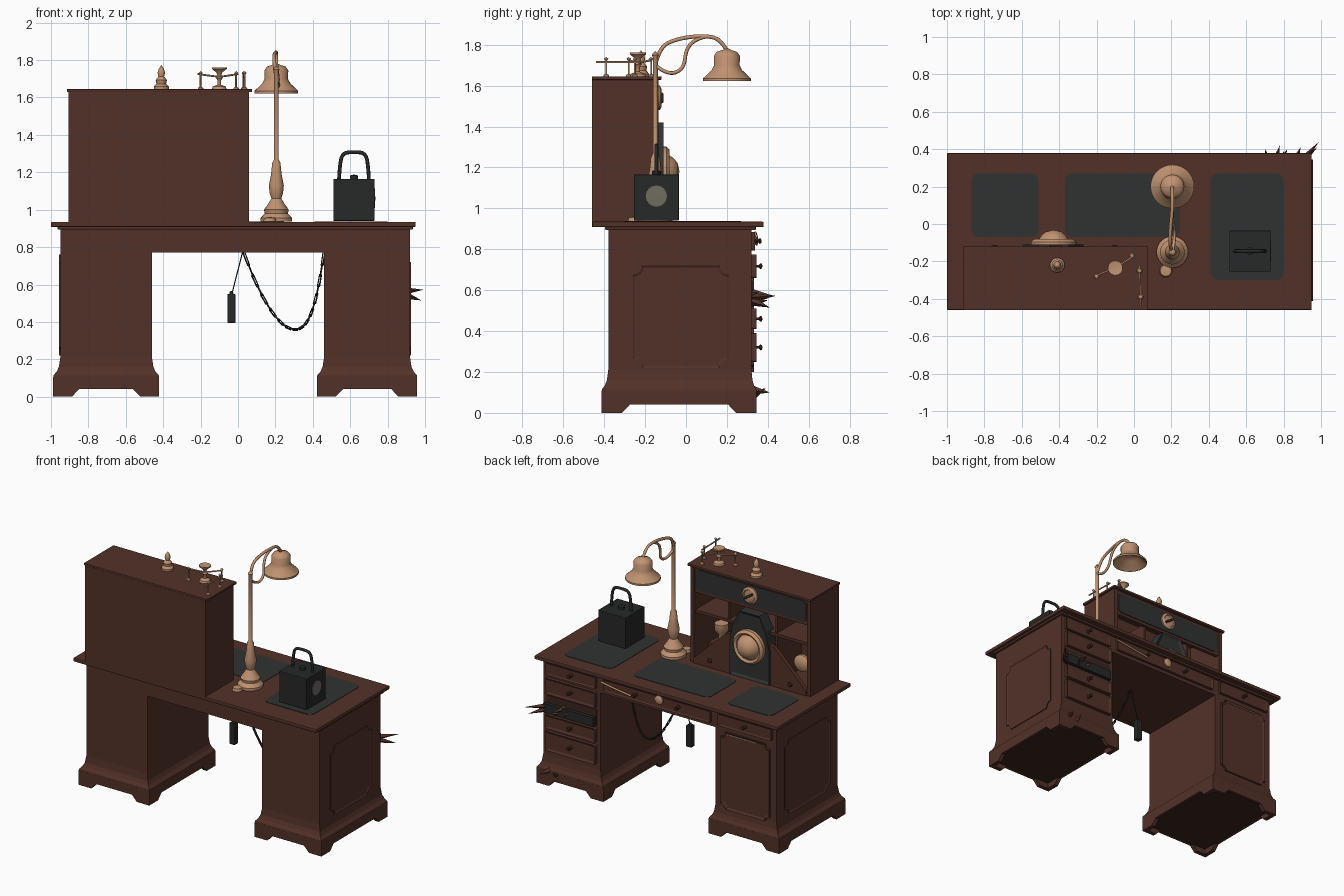
import bpy, bmesh, math
from mathutils import Vector, Matrix

if "Cube" in bpy.data.objects:
    bpy.data.objects.remove(bpy.data.objects["Cube"])


def mat(name, r, g, b):
    m = bpy.data.materials.new(name)
    m.diffuse_color = (r, g, b, 1)
    m.use_nodes = True
    m.node_tree.nodes["Principled BSDF"].inputs["Base Color"].default_value = m.diffuse_color
    return m


WOOD = mat("brown wood", 0.085, 0.031, 0.021)
DARKWOOD = mat("dark wood", 0.045, 0.018, 0.013)
LEATHER = mat("charcoal leather", 0.030, 0.031, 0.031)
IRON = mat("black iron", 0.020, 0.021, 0.021)
BRASS = mat("pale brass", 0.53, 0.29, 0.165)
DIAL = mat("dull dial", 0.16, 0.15, 0.11)


def finish(name, bm, m, smooth=False):
    bmesh.ops.recalc_face_normals(bm, faces=bm.faces)
    me = bpy.data.meshes.new(name)
    bm.to_mesh(me)
    bm.free()
    me.materials.append(m)
    ob = bpy.data.objects.new(name, me)
    bpy.context.collection.objects.link(ob)
    if smooth:
        bpy.ops.object.select_all(action='DESELECT')
        ob.select_set(True)
        bpy.context.view_layer.objects.active = ob
        bpy.ops.object.shade_smooth_by_angle(angle=math.radians(40))
    return ob


def prism(name, pts, axis, a, b, m, inset=0, depth=0):
    """Extrude a 2D outline along an axis from a to b; optionally sink the face at b."""
    put = {'x': lambda u, v, w: (w, u, v), 'y': lambda u, v, w: (u, w, v), 'z': lambda u, v, w: (u, v, w)}[axis]
    bm = bmesh.new()
    lo = [bm.verts.new(put(u, v, a)) for u, v in pts]
    hi = [bm.verts.new(put(u, v, b)) for u, v in pts]
    n = len(pts)
    bm.faces.new(lo)
    cap = bm.faces.new(hi)
    for i in range(n):
        bm.faces.new((lo[i], lo[(i + 1) % n], hi[(i + 1) % n], hi[i]))
    bmesh.ops.recalc_face_normals(bm, faces=bm.faces)
    if inset:
        bmesh.ops.inset_individual(bm, faces=[cap], thickness=inset, depth=0)
        bmesh.ops.translate(bm, verts=cap.verts, vec=put(0, 0, depth))
    return finish(name, bm, m)


def box(name, x, y, z, m, bevel=0):
    ob = prism(name, [(x[0], y[0]), (x[1], y[0]), (x[1], y[1]), (x[0], y[1])], 'z', z[0], z[1], m)
    if bevel:
        mod = ob.modifiers.new("bevel", 'BEVEL')
        mod.width, mod.segments = bevel, 2
    return ob


def rounded(u0, u1, v0, v1, r, notch=False):
    """Rectangle outline with rounded or scooped-out corners."""
    pts = []
    for k, (cu, cv) in enumerate(((u1, v1), (u0, v1), (u0, v0), (u1, v0))):
        su, sv = (1 if cu == u1 else -1), (1 if cv == v1 else -1)
        for i in range(5):
            t = math.radians(90 * k + 22.5 * i)
            if notch:
                t = math.radians(90 * k + 270 - 22.5 * i)
                pts.append((cu + r * math.cos(t), cv + r * math.sin(t)))
            else:
                pts.append((cu - su * r + r * math.cos(t), cv - sv * r + r * math.sin(t)))
    return pts


def lathe(name, prof, at, m, axis='z', n=24):
    """Turn (radius, height) pairs around an axis through a point."""
    bm = bmesh.new()
    rot = {'z': Matrix(), 'y': Matrix.Rotation(-math.pi / 2, 4, 'X'), 'x': Matrix.Rotation(math.pi / 2, 4, 'Y')}[axis]
    vs = [bm.verts.new((r, 0, h)) for r, h in prof]
    es = [bm.edges.new(p) for p in zip(vs, vs[1:])]
    bmesh.ops.spin(bm, geom=vs + es, axis=(0, 0, 1), cent=(0, 0, 0), angle=2 * math.pi, steps=n)
    bmesh.ops.remove_doubles(bm, verts=bm.verts, dist=1e-4)
    bmesh.ops.transform(bm, matrix=Matrix.Translation(at) @ rot, verts=bm.verts)
    return finish(name, bm, m, True)


def tube(name, pts, r, m, smooth=True):
    cu = bpy.data.curves.new(name, 'CURVE')
    cu.dimensions, cu.bevel_depth, cu.bevel_resolution, cu.use_fill_caps = '3D', r, 2, True
    sp = cu.splines.new('NURBS' if smooth else 'POLY')
    sp.points.add(len(pts) - 1)
    for p, c in zip(sp.points, pts):
        p.co = (*c, 1)
    if smooth:
        sp.use_endpoint_u, sp.order_u, sp.resolution_u = True, 3, 6
    cu.materials.append(m)
    ob = bpy.data.objects.new(name, cu)
    bpy.context.collection.objects.link(ob)


def spike(name, a, b, r, m):
    a, b = Vector(a), Vector(b)
    bm = bmesh.new()
    d = b - a
    bmesh.ops.create_cone(bm, cap_ends=True, segments=4, radius1=r, radius2=0, depth=d.length,
                          matrix=Matrix.Translation((a + b) / 2) @ d.to_track_quat('Z', 'Y').to_matrix().to_4x4())
    finish(name, bm, m)


def bracket(u0, u1):
    """Plinth board outline with two bracket feet."""
    return [(u0, 0), (u0 + .10, 0), (u0 + .14, .042), (u1 - .14, .042), (u1 - .10, 0), (u1, 0), (u1, .105), (u0, .105)]


# pedestals: bracket-foot plinth, flared foot moulding and straight carcass
def pedestal(side, x0, x1, y0=-.38, y1=.32):
    ox, oy = .038, .033
    px0, px1, py0, py1 = x0 - ox, x1 + ox, y0 - oy, y1 + oy * .75
    for n, (a, b) in (("front", (py0, py0 + .03)), ("back", (py1 - .03, py1))):
        prism(f"{side}_plinth_{n}", bracket(px0, px1), 'y', a, b, WOOD)
    for n, (a, b) in (("left", (px0, px0 + .03)), ("right", (px1 - .03, px1))):
        prism(f"{side}_plinth_{n}", bracket(py0, py1), 'x', a, b, WOOD)
    box(f"{side}_base_board", (px0 + .02, px1 - .02), (py0 + .02, py1 - .02), (.04, .06), DARKWOOD)
    bm = bmesh.new()
    rings = []
    for z, f in ((.10, 1), (.115, .95), (.135, .5), (.16, .2), (.21, 0), (.91, 0)):
        c = ((x0 - ox * f, y0 - oy * f), (x1 + ox * f, y0 - oy * f),
             (x1 + ox * f, y1 + oy * .75 * f), (x0 - ox * f, y1 + oy * .75 * f))
        rings.append([bm.verts.new((*p, z)) for p in c])
    for a, b in zip(rings, rings[1:]):
        for i in range(4):
            bm.faces.new((a[i], a[(i + 1) % 4], b[(i + 1) % 4], b[i]))
    bm.faces.new(rings[0])
    bm.faces.new(rings[-1])
    finish(f"{side}_pedestal", bm, WOOD)


pedestal("left", -.95, -.46)
pedestal("right", .46, .92)
KNOB = [(0, 0), (.016, 0), (.016, .004), (.006, .008), (.006, .02), (.014, .027), (.012, .035), (0, .038)]

# kneehole frame, moulding and desk top
box("kneehole_frame", (-.47, .47), (-.38, .32), (.77, .912), WOOD)
box("top_moulding", (-.965, .935), (-.395, .342), (.893, .912), WOOD, .006)
box("desk_top", (-1, .95), (-.46, .38), (.908, .935), WOOD, .006)
for n, x0, x1, y0 in (("left", -.87, -.51, -.07), ("middle", -.37, .245, -.07), ("right", .41, .80, -.30)):
    prism(n + "_leather_pad", rounded(x0, x1, y0, .27, .04), 'z', .93, .938, LEATHER)

# frieze drawers
for n, x0, x1 in (("left", -.92, -.49), ("middle", -.43, .43), ("right", .49, .89)):
    prism(n + "_frieze_drawer", rounded(x0, x1, .795, .885, .008), 'y', .315, .338, WOOD, .012, -.006)
    for f in ((.3, .7) if n == "middle" else (.5,)):
        lathe(n + "_frieze_knob", KNOB, (x0 + (x1 - x0) * f, .332, .84), DARKWOOD, 'y', 12)
lathe("brass_keyhole", [(0, 0), (.032, 0), (.032, .008), (.022, .014), (0, .016)], (-.02, .334, .855), BRASS, 'y')
tube("brass_rod", [(.44, .345, .865), (.32, .348, .845), (.17, .345, .825)], .007, BRASS)

# right pedestal drawers, with one broken open
for i, (z0, z1) in enumerate(((.66, .775), (.41, .51), (.25, .39))):
    prism(f"pedestal_drawer_{i}", rounded(.49, .89, z0, z1, .01), 'y', .315, .345, WOOD, .016, -.008)
    lathe(f"pedestal_drawer_knob_{i}", KNOB, (.69, .336, (z0 + z1) / 2), DARKWOOD, 'y', 12)
box("broken_drawer_gap", (.49, .89), (.31, .325), (.52, .645), DARKWOOD)
box("broken_drawer_board", (.50, .90), (.315, .35), (.525, .59), IRON)
for a, b in (((.88, .32, .565), (.99, .44, .572)), ((.89, .33, .545), (.98, .41, .515)),
             ((.75, .32, .585), (.78, .42, .575)), ((.78, .32, .54), (.82, .40, .55)), ((.72, .33, .56), (.70, .40, .56)),
             ((.86, .33, .11), (.89, .41, .10)), ((.80, .33, .09), (.80, .39, .12))):
    spike("splinter", a, b, .022, WOOD)

# scooped-corner panels on the door and both sides
prism("door_panel", rounded(-.90, -.51, .20, .76, .035, True), 'y', .315, .332, WOOD, .02, -.008)
box("door_brass_strip", (-.80, -.56), (.33, .338), (.742, .75), BRASS)
prism("right_side_panel", rounded(-.26, .21, .22, .72, .045, True), 'x', .915, .926, WOOD, .014, -.007)
prism("left_side_panel", rounded(-.29, .23, .22, .76, .045, True), 'x', -.945, -.956, WOOD, .014, .007)

# hutch carcass, open toward the sitter
box("hutch_back", (-.905, .06), (-.46, -.44), (.92, 1.63), WOOD)
for n, x in (("left", -.905), ("right", .03)):
    box(f"hutch_{n}_side", (x, x + .03), (-.45, -.135), (.92, 1.63), WOOD)
box("hutch_top", (-.915, .075), (-.46, -.12), (1.628, 1.645), WOOD, .004)
box("hutch_floor", (-.88, .04), (-.45, -.14), (.93, .95), WOOD)
box("hutch_shelf", (-.88, .04), (-.45, -.15), (1.29, 1.31), WOOD)
for x in (-.62, -.24):
    box("hutch_divider", (x, x + .015), (-.45, -.16), (.94, 1.46), WOOD)
box("hutch_fascia", (-.88, .04), (-.17, -.145), (1.44, 1.63), WOOD)
prism("hutch_dark_panel", rounded(-.865, .02, 1.46, 1.61, .03), 'y', -.15, -.139, LEATHER)
lathe("hutch_medallion", [(0, 0), (.06, 0), (.06, .012), (.045, .02), (.04, .014), (0, .018)], (-.42, -.14, 1.54), BRASS, 'y')
tube("medallion_pointer", [(-.45, -.118, 1.56), (-.39, -.118, 1.52)], .008, LEATHER, False)

# sloped boards beside the arched clock
for n, xo, xi in (("left", -.875, -.55), ("right", .03, -.30)):
    prism(n + "_sloped_board", [(xo, .935), (xi, .935), (xi, 1.23), (xi + (xo - xi) * .2, 1.22), (xo, .97)],
          'y', -.155, -.125, WOOD)
    lathe(n + "_board_stud", [(.018, 0), (.014, .01), (0, .012)], ((xo * .6 + xi * .4), -.125, .985), DARKWOOD, 'y', 12)
prism("clock_case", [(-.59, .94), (-.27, .94), (-.27, 1.18), (-.30, 1.32), (-.35, 1.42), (-.51, 1.42),
                     (-.56, 1.32), (-.59, 1.18)], 'y', -.2, -.11, LEATHER, .025, -.012)
lathe("clock_rim", [(.09, 0), (.122, 0), (.122, .025), (.105, .04), (.09, .03), (.09, 0)], (-.43, -.12, 1.18), BRASS, 'y', 32)
lathe("clock_dome", [(.092, 0), (.085, .03), (.065, .06), (.04, .08), (0, .088)], (-.43, -.12, 1.18), BRASS, 'y')
lathe("left_small_dial", [(.06, 0), (.06, .02), (.04, .035), (0, .04)], (-.80, -.2, 1.13), BRASS, 'y')
lathe("brass_cup", [(0, 0), (.04, 0), (.02, .02), (.02, .06), (.045, .09), (.045, .14), (0, .14)], (-.13, -.22, 1.09), BRASS)
box("cup_stand", (-.2, -.06), (-.3, -.17), (.94, 1.09), WOOD)

# ornaments and balance on the hutch
lathe("pawn_ornament", [(0, 0), (.04, 0), (.04, .015), (.026, .03), (.03, .05), (.015, .07), (.02, .09), (.014, .11), (0, .13)],
      (-.41, -.22, 1.643), BRASS, n=16)
lathe("balance_column", [(0, 0), (.04, 0), (.035, .015), (.01, .025), (.01, .05), (.018, .06), (.009, .07), (.015, .09),
                         (.04, .11), (.04, .118), (0, .11)], (-.10, -.235, 1.643), BRASS, n=16)
for x, y in ((-.20, -.28), (-.01, -.17), (.035, -.39), (.03, -.25)):
    lathe("balance_post", [(0, 0), (.016, 0), (.014, .008), (.005, .014), (.005, .08), (.011, .088), (0, .098)],
          (x, y, 1.643), BRASS, n=10)
tube("balance_beam", [(-.215, -.28, 1.725), (-.10, -.235, 1.71), (.0, -.17, 1.725)], .005, BRASS, False)
tube("balance_rail", [(.03, -.22, 1.715), (.035, -.44, 1.715)], .005, BRASS, False)

# desk lamp
LX = .205
lathe("lamp_stand", [(0, .937), (.085, .937), (.085, .955), (.062, .98), (.066, 1.0), (.045, 1.03), (.026, 1.06), (.036, 1.09),
                     (.04, 1.13), (.028, 1.19), (.022, 1.25), (.012, 1.27), (.012, 1.74), (.018, 1.75), (0, 1.77)],
      (LX, -.15, 0), BRASS)
lathe("lamp_shade", [(0, 1.785), (.02, 1.775), (.05, 1.765), (.064, 1.745), (.062, 1.70), (.075, 1.675), (.117, 1.635),
                     (.117, 1.622), (.108, 1.625), (.06, 1.675), (0, 1.69)], (LX, .20, 0), BRASS, n=32)
tube("lamp_upper_arm", [(LX, -.15, 1.70), (LX - .012, -.13, 1.79), (LX - .012, -.04, 1.83), (LX, .08, 1.845),
                        (LX, .17, 1.83), (LX, .2, 1.77)], .010, BRASS)
tube("lamp_lower_arm", [(LX, -.15, 1.70), (LX + .012, -.09, 1.65), (LX + .012, -.01, 1.68), (LX, .0, 1.78),
                        (LX, .05, 1.83), (LX, .1, 1.84)], .009, BRASS)
lathe("lamp_switch_foot", [(0, 0), (.035, 0), (.03, .02), (0, .025)], (.17, -.25, .936), BRASS, n=12)

# iron box with bail handle
box("iron_box", (.51, .73), (-.255, -.035), (.94, 1.165), IRON, .004)
tube("box_handle", [(.54, -.145, 1.16), (.545, -.145, 1.26), (.565, -.145, 1.305), (.62, -.145, 1.308), (.675, -.145, 1.305),
                    (.695, -.145, 1.26), (.70, -.145, 1.16)], .010, IRON)
lathe("box_knob", [(.022, 0), (.022, .02), (0, .025)], (.62, -.145, 1.163), IRON, n=12)
lathe("box_dial", [(.052, 0), (.052, .004), (0, .005)], (.729, -.145, 1.06), DIAL, 'x', 16)

# hanging chain and tag under the kneehole
N = 25
pos = []
for i in range(N + 1):
    t = i / N
    pos.append(Vector((.03 + .43 * t + .06 * math.sin(math.pi * t), 0, .775 - .415 * (1 - abs(2 * t - 1) ** 2.1))))
for i, (a, b) in enumerate(zip(pos, pos[1:])):
    d = (b - a).normalized() * .005
    s = Vector((0, .005, 0)) if i % 2 else Vector((d.z, 0, -d.x))
    tube("chain_link", [a - d + s, b + d + s, b + d - s, a - d - s, a - d + s], .0045, IRON, False)
tube("tag_cord", [(.025, 0, .775), (-.03, 0, .56)], .003, IRON, False)
box("hanging_tag", (-.056, -.014), (-.02, .02), (.395, .55), IRON, .004)
lathe("tag_cap", [(.012, 0), (.008, .015), (0, .018)], (-.035, 0, .548), IRON, n=10)
